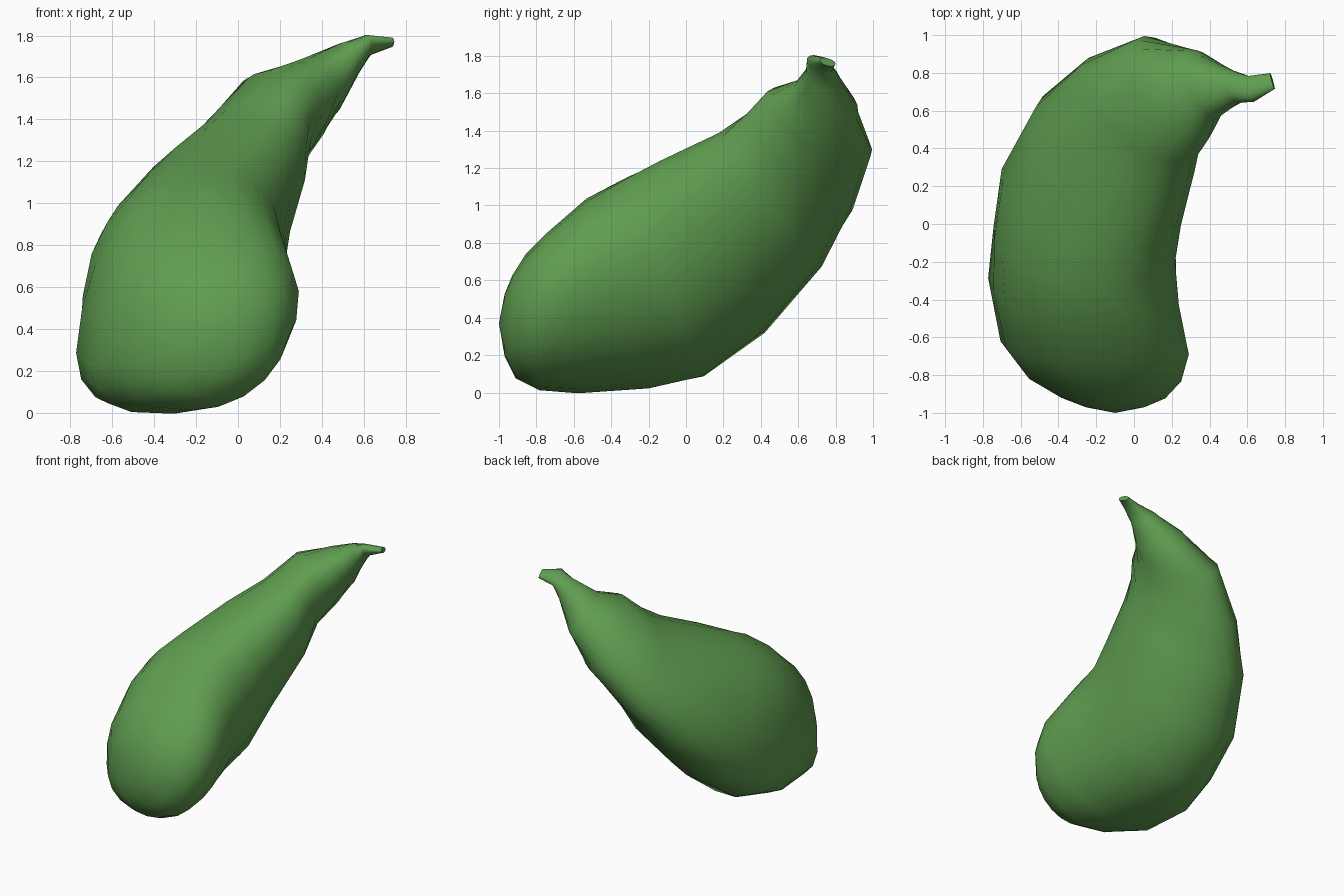
import bpy
import bmesh
from math import cos, sin, tau, radians
from mathutils import Matrix, Vector

SIDES = 20

cube = bpy.data.objects.get("Cube")
if cube:
    bpy.data.objects.remove(cube, do_unlink=True)

# Rings from the blunt end to the stem:
# centre, half width, half height, pitch, yaw, roll, sideways lean, boxiness of one side
RINGS = [
    ((-.10, -.97, .36), .155, .165, 0, 0, 0, .1, 2.1),
    ((-.11, -.92, .35), .275, .275, 2, 0, 0, .15, 2.2),
    ((-.155, -.82, .375), .40, .365, 6, 0, 0, .2, 2.4),
    ((-.20, -.66, .425), .478, .433, 11, 0, 2, .28, 2.8),
    ((-.26, -.365, .53), .485, .525, 18, 0, 4, .28, 2.7),
    ((-.26, -.11, .62), .485, .555, 21, 0, 8, .25, 2.4),
    ((-.225, .14, .78), .485, .50, 31, 1, 12, .36, 2.2),
    ((-.10, .45, 1.03), .435, .40, 36, 4, 13, .45, 2.1),
    ((.03, .605, 1.23), .37, .29, 39, 18, 16, .6, 2.1),
    ((.20, .71, 1.435), .31, .25, 40, 42, 5, .4, 2.1),
    ((.38, .745, 1.56), .19, .155, 36, 60, 8, .1, 2.1),
    ((.53, .73, 1.69), .095, .085, 30, 68, 14, 0, 2.1),
    ((.62, .715, 1.755), .075, .043, 22, 72, 28, 0, 2.1),
    ((.733, .757, 1.767), .045, .02, 10, 72, 16, 0, 2.1),
]


def soften(value, power):
    """Superellipse coordinate."""
    return abs(value) ** (2 / power) * (1 if value >= 0 else -1)


def add_ring(bm, centre, width, height, pitch, yaw, roll, lean, boxiness):
    turn = (Matrix.Rotation(radians(-yaw), 3, 'Z')
            @ Matrix.Rotation(radians(pitch), 3, 'X')
            @ Matrix.Rotation(radians(-roll), 3, 'Y'))
    verts = []
    for i in range(SIDES):
        angle = tau * i / SIDES
        power = boxiness if cos(angle) < 0 else 2.1
        up = height * soften(sin(angle), power)
        side = width * soften(cos(angle), power) + lean * up
        verts.append(bm.verts.new(Vector(centre) + turn @ Vector((side, 0, up))))
    return verts


# Gourd body, lofted through the rings
bm = bmesh.new()
loops = [add_ring(bm, *ring) for ring in RINGS]
for a, b in zip(loops, loops[1:]):
    for i in range(SIDES):
        j = (i + 1) % SIDES
        bm.faces.new((a[i], a[j], b[j], b[i]))

# Rounded blunt end and flat stem end
pole = bm.verts.new((-.1, -1, .37))
for i in range(SIDES):
    bm.faces.new((loops[0][i], pole, loops[0][(i + 1) % SIDES]))
bm.faces.new(loops[-1])
bmesh.ops.recalc_face_normals(bm, faces=bm.faces)

mesh = bpy.data.meshes.new("gourd_body")
bm.to_mesh(mesh)
bm.free()
body = bpy.data.objects.new("gourd_body", mesh)
bpy.context.collection.objects.link(body)

# Leaf green skin
green = bpy.data.materials.new("leaf_green")
green.use_nodes = True
colour = (.115, .335, .08, 1)
green.diffuse_color = colour
green.node_tree.nodes["Principled BSDF"].inputs["Base Color"].default_value = colour
mesh.materials.append(green)

bpy.ops.object.select_all(action='DESELECT')
body.select_set(True)
bpy.context.view_layer.objects.active = body
bpy.ops.object.shade_smooth_by_angle(angle=radians(60))
